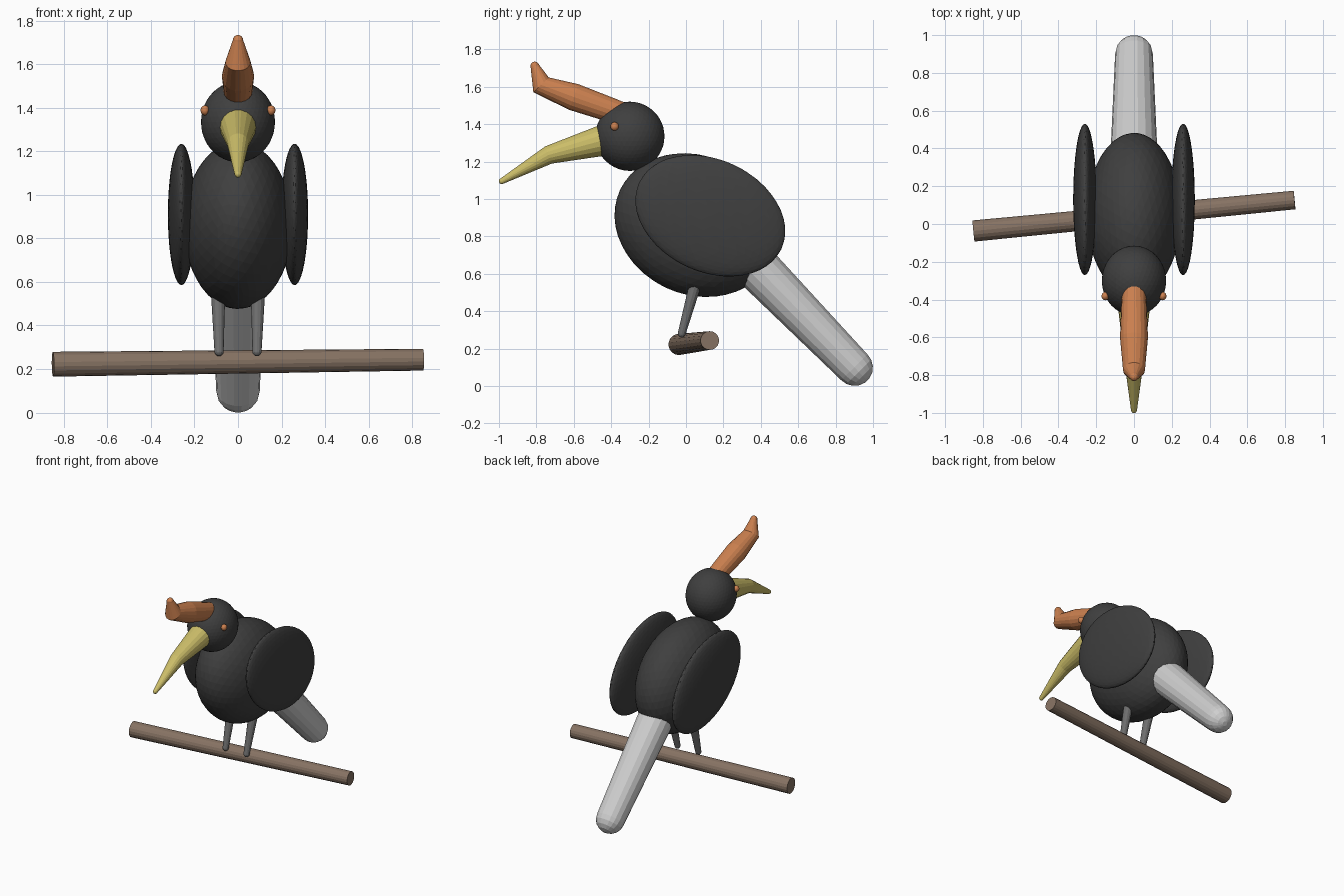
import bpy, bmesh, math
from mathutils import Vector

cube = bpy.data.objects.get("Cube")
if cube:
    bpy.data.objects.remove(cube, do_unlink=True)


def material(name, rgb):
    m = bpy.data.materials.new(name)
    m.use_nodes = True
    color = (*rgb, 1)
    m.diffuse_color = color
    m.node_tree.nodes["Principled BSDF"].inputs["Base Color"].default_value = color
    return m


black = material("black_feathers", (.05, .05, .05))
white = material("white_tail", (.62, .62, .62))
orange = material("orange_horn", (.61, .22, .08))
yellow = material("yellow_beak", (.6, .51, .14))
brown = material("brown_wood", (.24, .17, .125))
grey = material("grey_skin", (.16, .16, .16))


def add_object(name, bm, mat):
    bmesh.ops.recalc_face_normals(bm, faces=bm.faces[:])
    mesh = bpy.data.meshes.new(name)
    bm.to_mesh(mesh)
    bm.free()
    mesh.materials.append(mat)
    obj = bpy.data.objects.new(name, mesh)
    bpy.context.collection.objects.link(obj)
    return obj


def ellipsoid(name, center, radii, mat, tilt=0, detail=4):
    bm = bmesh.new()
    bmesh.ops.create_icosphere(bm, subdivisions=detail, radius=1)
    obj = add_object(name, bm, mat)
    obj.location = center
    obj.scale = radii
    obj.rotation_euler.x = math.radians(tilt)
    return obj


def tube(name, path, radii, mat, sides=18, rounded=True, ref=(1, 0, 0)):
    """Tapered tube with mitred bends, optionally ending in a dome."""
    pts = [Vector(p) for p in path]
    ref = Vector(ref)
    rings = []
    for i, p in enumerate(pts):
        t = Vector()
        if i > 0:
            t += (p - pts[i - 1]).normalized()
        if i < len(pts) - 1:
            t += (pts[i + 1] - p).normalized()
        t.normalize()
        rings.append((p, t, radii[i]))
    if rounded:
        p, t, r = rings[-1]
        for k in range(1, 5):
            a = math.radians(20 * k)
            rings.append((p + t * r * math.sin(a), t, r * math.cos(a)))
    bm = bmesh.new()
    loops = []
    for p, t, r in rings:
        u = (ref - t * ref.dot(t)).normalized()
        v = t.cross(u)
        angles = [math.tau * k / sides for k in range(sides)]
        loops.append([bm.verts.new(p + r * (u * math.cos(a) + v * math.sin(a)))
                      for a in angles])
    for a, b in zip(loops, loops[1:]):
        for k in range(sides):
            n = (k + 1) % sides
            bm.faces.new((a[k], a[n], b[n], b[k]))
    bm.faces.new(loops[0])
    bm.faces.new(loops[-1])
    return add_object(name, bm, mat)


# Body and head
ellipsoid("body", (0, .05, .86), (.25, .445, .37), black, -25)
ellipsoid("head", (0, -.3, 1.335), (.17, .185, .185), black)

# Tail
tube("tail", [(0, .25, .765), (0, .9, .1)], [.13, .1], white)

# Beak, curving down to the tip
tube("beak", [(0, -.37, 1.333), (0, -.455, 1.31), (0, -.735, 1.235), (0, -.985, 1.095)],
     [.095, .083, .05, .016], yellow)

# Casque on the brow with an upturned end
tube("casque", [(0, -.32, 1.447), (0, -.4, 1.475), (0, -.6, 1.545), (0, -.775, 1.61),
                (0, -.808, 1.71)],
     [.062, .066, .074, .058, .024], orange)

# Paired parts
for side, s in (("left", 1), ("right", -1)):
    ellipsoid(side + "_wing", (s * .26, .13, .91), (.062, .42, .3), black, -25)
    ellipsoid(side + "_eye", (s * .152, -.382, 1.388), (.02, .022, .023), orange, 0, 3)
    tube(side + "_leg", [(s * .092, .06, .58), (s * .087, -.023, .28)],
         [.034, .021], grey, 12)

# Perch
tube("branch", [(-.85, -.037, .222), (.85, .127, .243)], [.057, .05], brown,
     18, False, (0, 0, 1))
